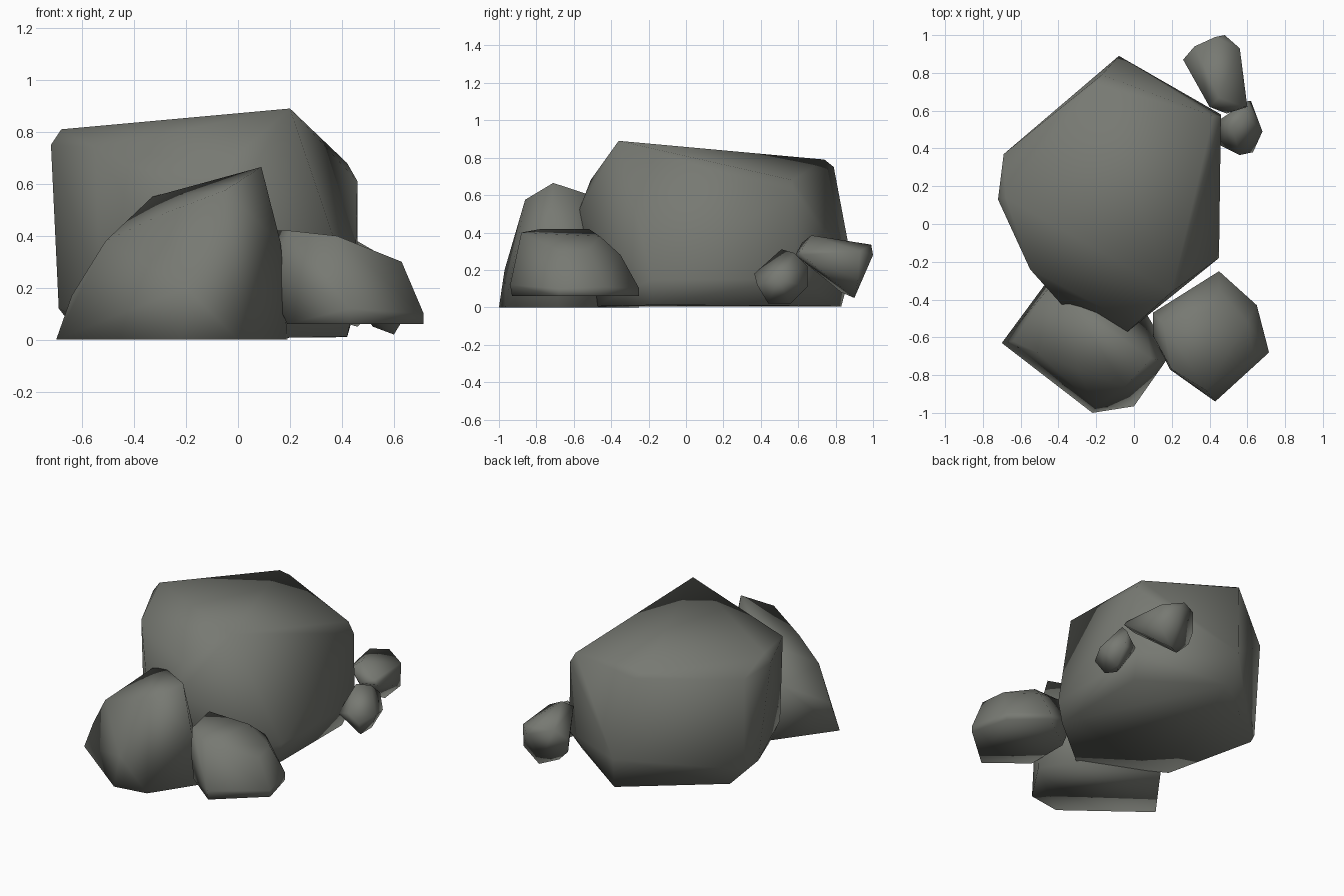
import bpy, bmesh, math

stone = bpy.data.materials.new("mossy grey stone")
stone.diffuse_color = (0.185, 0.192, 0.17, 1)


def rock(name, corners):
    """Worn stone: convex hull around a few corner points, smooth shaded."""
    bm = bmesh.new()
    for c in corners:
        bm.verts.new(c)
    bmesh.ops.convex_hull(bm, input=bm.verts[:])
    loose = [v for v in bm.verts if not v.link_faces]
    bmesh.ops.delete(bm, geom=loose, context='VERTS')
    bmesh.ops.dissolve_limit(bm, angle_limit=math.radians(2),
                             verts=bm.verts[:], edges=bm.edges[:])
    bmesh.ops.recalc_face_normals(bm, faces=bm.faces[:])
    for f in bm.faces:
        f.smooth = True
    me = bpy.data.meshes.new(name)
    bm.to_mesh(me)
    bm.free()
    me.materials.append(stone)
    ob = bpy.data.objects.new(name, me)
    bpy.context.collection.objects.link(ob)
    return ob


# Main boulder: peak and top rim, middle belt, narrower foot
rock("main_boulder", [
    (.20, -.36, .89), (.42, .57, .68), (-.21, .74, .79), (-.68, .14, .81),
    (-.55, -.24, .74), (-.04, -.51, .68),
    (.46, .57, .61), (-.17, .79, .75), (-.72, .13, .75), (-.69, .37, .72),
    (-.04, -.575, .51), (-.38, -.43, .47),
    (.46, .58, .15), (.45, -.18, .15), (-.08, .89, .22), (-.69, .22, .12),
    (-.67, .34, .10), (-.53, -.24, .17),
    (.42, -.18, .012), (.42, .5, .01), (-.05, .83, .005), (-.60, .39, .005),
    (-.46, -.22, .005), (.04, -.49, .005)])

# Leaning stone at the front left
rock("front_left_stone", [
    (.09, -.71, .665), (-.05, -.86, .575), (-.33, -.43, .55),
    (-.22, -.45, .58), (-.30, -.77, .48), (-.51, -.68, .38),
    (.165, -.73, .37), (-.64, -.62, .17), (-.20, -.97, .20), (-.46, -.35, .35),
    (-.70, -.63, 0), (-.22, -1, 0), (0, -.965, 0), (.19, -.68, 0),
    (.05, -.45, 0), (-.42, -.25, 0)])

# Flat-bottomed stone at the front right
rock("front_right_stone", [
    (.20, -.77, .42), (.15, -.52, .42), (.38, -.88, .40), (.40, -.46, .38),
    (.60, -.52, .31), (.45, -.35, .28), (.63, -.68, .30),
    (.10, -.59, .25), (.10, -.47, .25), (.19, -.77, .25), (.43, -.94, .12),
    (.715, -.68, .10), (.65, -.43, .11), (.45, -.25, .10),
    (.715, -.68, .06), (.43, -.93, .06), (.65, -.43, .06),
    (.45, -.25, .06), (.19, -.74, .06), (.19, -.45, .06)])

# Two small stones on the back right
rock("small_upper_stone", [
    (.45, .67, .385), (.40, .62, .345), (.49, .585, .28), (.60, .62, .28),
    (.43, .99, .335), (.48, 1, .28), (.56, .93, .30), (.56, .92, .15),
    (.32, .94, .33), (.26, .87, .25), (.28, .85, .16), (.36, .83, .08),
    (.46, .90, .05), (.58, .62, .31)])
rock("small_lower_stone", [
    (.60, .44, .02), (.60, .56, .02), (.45, .42, .13), (.63, .38, .12),
    (.56, .365, .18), (.68, .49, .15), (.62, .65, .11), (.60, .65, .22),
    (.52, .51, .31), (.58, .58, .29), (.45, .55, .20), (.52, .46, .05)])
